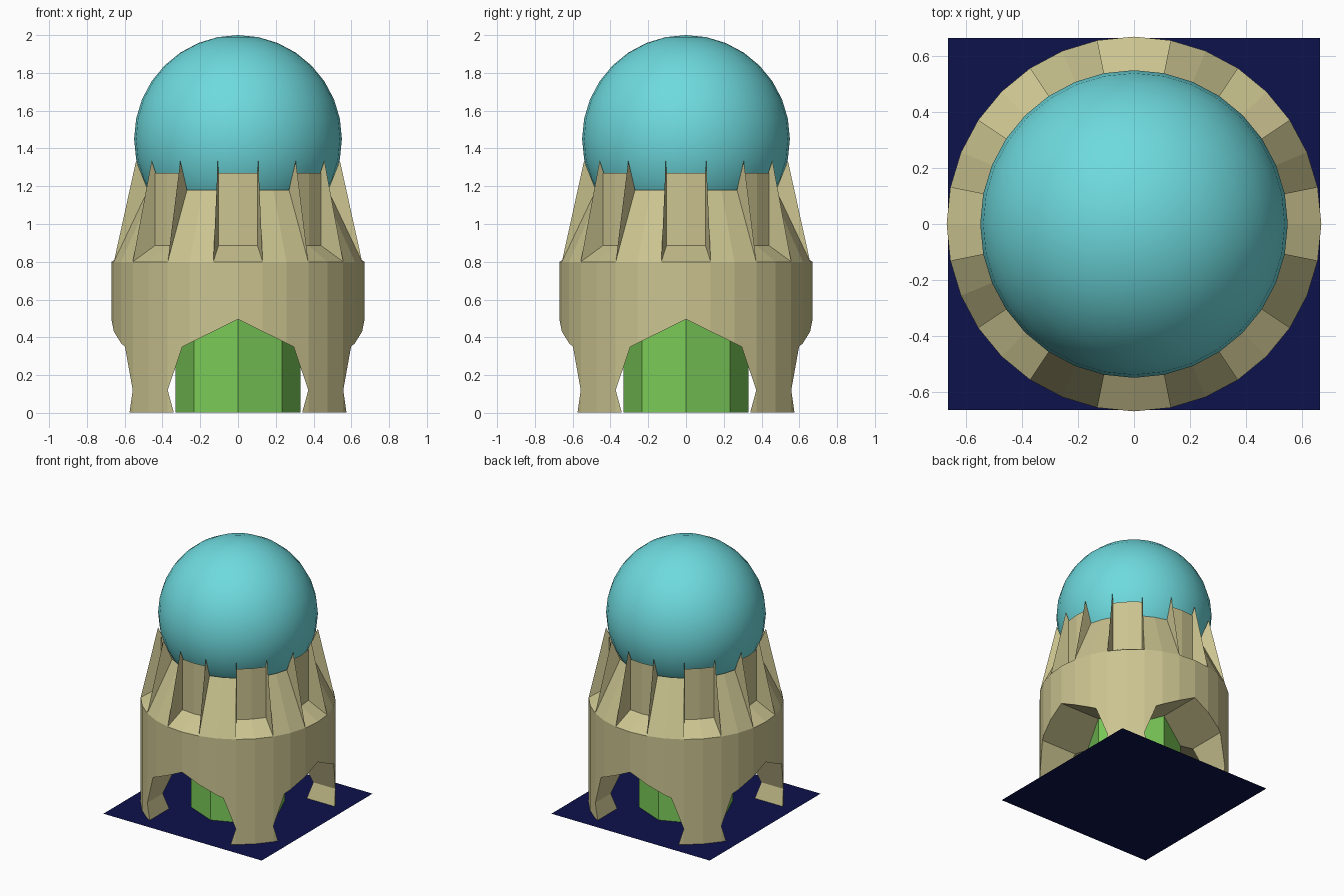
import bpy, bmesh
from math import sin, cos, pi

if "Cube" in bpy.data.objects:
    bpy.data.objects.remove(bpy.data.objects["Cube"])


def material(name, rgb):
    m = bpy.data.materials.new(name)
    m.diffuse_color = (*rgb, 1)
    m.use_nodes = True
    m.node_tree.nodes["Principled BSDF"].inputs["Base Color"].default_value = m.diffuse_color
    return m


stone = material("sandstone", (0.60, 0.55, 0.28))
cyan = material("cyan", (0.155, 0.70, 0.73))
green = material("green", (0.20, 0.60, 0.10))
navy = material("navy", (0.004, 0.006, 0.07))


def mesh_object(name, verts, faces, mat=None):
    me = bpy.data.meshes.new(name)
    me.from_pydata(verts, [], faces)
    ob = bpy.data.objects.new(name, me)
    bpy.context.collection.objects.link(ob)
    if mat:
        me.materials.append(mat)
    return ob


def cylinder(name, sides, r, z0, z1, mat):
    ring = [(r * sin(2 * pi * i / sides), r * cos(2 * pi * i / sides)) for i in range(sides)]
    n = sides
    verts = [(x, y, z) for z in (z0, z1) for x, y in ring]
    faces = [(i, n + i, n + (i + 1) % n, (i + 1) % n) for i in range(n)]
    faces += [tuple(range(n)), tuple(reversed(range(n, 2 * n)))]
    ob = mesh_object(name, verts, faces, mat)
    fix_normals(ob)
    return ob


def fix_normals(ob):
    bm = bmesh.new()
    bm.from_mesh(ob.data)
    bmesh.ops.recalc_face_normals(bm, faces=bm.faces)
    bm.to_mesh(ob.data)
    bm.free()


# Ground plate
h = 0.665
mesh_object("ground_plate", [(-h, -h, 0), (h, -h, 0), (h, h, 0), (-h, h, 0)], [(0, 1, 2, 3)], navy)

# Drum with four pointed arches cut through it
drum = cylinder("drum_with_arches", 32, 0.67, 0.002, 0.80, stone)
arch = [(-0.334, -0.02), (-0.372, 0.12), (-0.295, 0.35), (0, 0.495),
        (0.295, 0.35), (0.372, 0.12), (0.334, -0.02)]
for axis in "xy":
    n = len(arch)
    pts = [(a, d, z) if axis == "y" else (d, a, z) for d in (-1, 1) for a, z in arch]
    fcs = [(i, (i + 1) % n, n + (i + 1) % n, n + i) for i in range(n)]
    fcs += [tuple(range(n)), tuple(range(n, 2 * n))]
    cutter = mesh_object("arch_cutter_" + axis, pts, fcs)
    fix_normals(cutter)
    cutter.hide_render = True
    cutter.hide_set(True)
    mod = drum.modifiers.new("arch_" + axis, 'BOOLEAN')
    mod.operation = 'DIFFERENCE'
    mod.solver = 'EXACT'
    mod.object = cutter

# Octagonal core
cylinder("inner_core", 8, 0.33, 0.002, 0.60, green)

# Crown: alternating sloped panels and recessed slots, split by thin fins
verts, faces = [], []


def polar(r, z, step):
    a = step * pi / 16
    return (r * sin(a), -r * cos(a), z)


def face(points):
    k = len(verts)
    verts.extend(points)
    faces.append(tuple(range(k, k + len(points))))


slope = [(0.67, 0.80), (0.486, 1.18)]
slot = [(0.67, 0.80), (0.53, 0.885), (0.53, 1.27)]
fin = [(0.67, 0.80), (0.55, 1.335), (0.486, 1.18), (0.53, 0.885)]
for k in range(8):
    for profile, start in ((slot, 4 * k - 1), (slope, 4 * k + 1)):
        for s in (start, start + 1):
            for p, q in zip(profile, profile[1:]):
                face([polar(*p, s), polar(*p, s + 1), polar(*q, s + 1), polar(*q, s)])
        face([polar(r, z, start) for r, z in fin])
mesh_object("finned_crown", verts, faces, stone)

# Sphere held in the crown
bpy.ops.mesh.primitive_uv_sphere_add(segments=32, ring_count=16, radius=0.55, location=(0, 0, 1.45))
ball = bpy.context.object
ball.name = "sphere"
ball.data.materials.append(cyan)
bpy.ops.object.shade_smooth()
